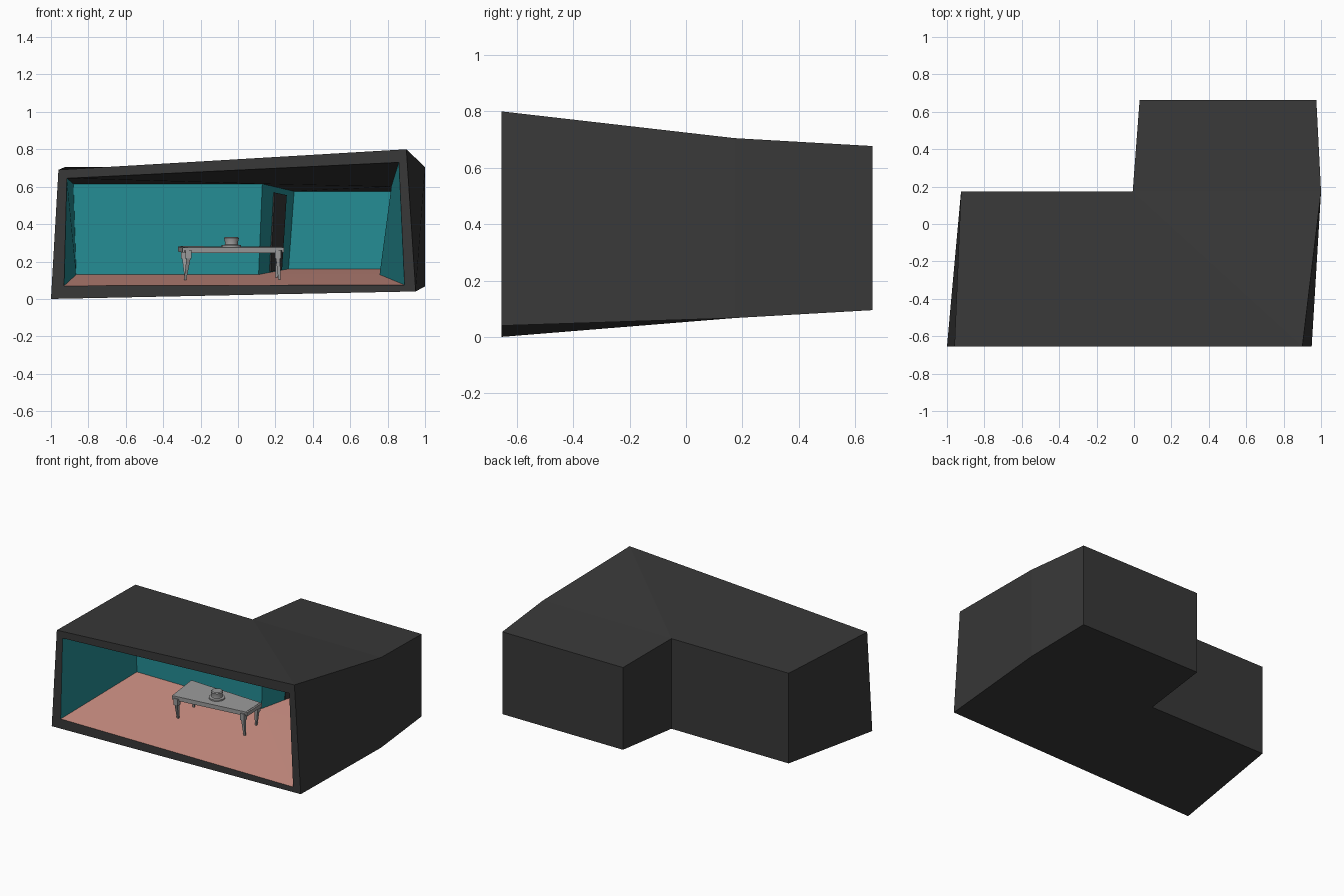
import bpy, bmesh, math
from mathutils import Vector

if "Cube" in bpy.data.objects:
    bpy.data.objects.remove(bpy.data.objects["Cube"])


def material(name, rgb):
    m = bpy.data.materials.new(name)
    m.diffuse_color = (*rgb, 1)
    m.use_nodes = True
    m.node_tree.nodes["Principled BSDF"].inputs["Base Color"].default_value = m.diffuse_color
    return m


DARK = material("charcoal", (0.04, 0.04, 0.04))
TEAL = material("teal", (0.018, 0.27, 0.30))
PINK = material("salmon", (0.62, 0.285, 0.235))
GREY = material("grey", (0.32, 0.32, 0.32))


def finish(name, bm, *mats):
    bmesh.ops.recalc_face_normals(bm, faces=bm.faces)
    me = bpy.data.meshes.new(name)
    bm.to_mesh(me)
    bm.free()
    for m in mats:
        me.materials.append(m)
    ob = bpy.data.objects.new(name, me)
    bpy.context.collection.objects.link(ob)
    return ob


def prism(bm, low, high):
    """Closed solid between two matching loops of points."""
    a = [bm.verts.new(p) for p in low]
    b = [bm.verts.new(p) for p in high]
    n = len(a)
    bm.faces.new(a[::-1])
    bm.faces.new(b)
    for i in range(n):
        j = (i + 1) % n
        bm.faces.new((a[i], a[j], b[j], b[i]))


# --- Room: L-shaped outer skin and liner, joined by the rim of the open front.
# Loop order: front left, front right, middle right, back right,
# back of wing left, inside corner, middle left
F, M, B, IM, IB = -0.655, 0.173, 0.662, 0.105, 0.595
out_low = [(-1, F, 0), (0.95, F, 0.04), (1, M, 0.067), (0.975, B, 0.095),
           (0.03, B, 0.095), (-0.007, M, 0.067), (-0.925, M, 0.067)]
out_top = [(-0.96, F, 0.69), (0.90, F, 0.80), (1, M, 0.705), (0.975, B, 0.677),
           (0.03, B, 0.677), (-0.007, M, 0.705), (-0.925, M, 0.705)]
in_low = [(-0.93, F, 0.07), (0.89, F, 0.075), (0.757, IM, 0.13), (0.86, IB, 0.16),
          (0.27, IB, 0.16), (0.11, IM, 0.13), (-0.865, IM, 0.13)]
in_top = [(-0.915, F, 0.645), (0.86, F, 0.73), (0.82, IM, 0.60), (0.90, IB, 0.575),
          (0.30, IB, 0.575), (0.13, IM, 0.615), (-0.88, IM, 0.615)]

bm = bmesh.new()
ol, ot, il, it = ([bm.verts.new(p) for p in loop]
                  for loop in (out_low, out_top, in_low, in_top))


def skin(low, top, mats):
    wall, floor, ceiling = mats
    for i in range(1, 7):  # the front side stays open
        j = (i + 1) % 7
        bm.faces.new((low[i], low[j], top[j], top[i])).material_index = wall
    for loop, mat in ((low, floor), (top, ceiling)):
        for ids in ((0, 1, 5, 6), (1, 2, 5), (2, 3, 4, 5)):
            bm.faces.new([loop[k] for k in ids]).material_index = mat


skin(ol, ot, (0, 0, 0))
skin(il, it, (1, 2, 0))
outer, inner = (ol[0], ol[1], ot[1], ot[0]), (il[0], il[1], it[1], it[0])
for i in range(4):  # front rim
    j = (i + 1) % 4
    bm.faces.new((outer[i], outer[j], inner[j], inner[i]))
finish("room", bm, DARK, TEAL, PINK)

# --- Door plate on the side wall of the wing
lo0, lo1, hi0, hi1 = (Vector(p) for p in (in_low[5], in_low[4], in_top[5], in_top[4]))


def on_wall(t, s):
    return lo0.lerp(lo1, t).lerp(hi0.lerp(hi1, t), s)


door = [on_wall(t, s) for t, s in ((0.36, 0.01), (0.74, 0.01), (0.74, 0.93), (0.36, 0.93))]
bm = bmesh.new()
prism(bm, door, [p + Vector((0.007, -0.002, 0)) for p in door])
finish("door", bm, DARK)

# --- Table: skewed top, end caps, apron and tapered legs
corners = [Vector(p) for p in ((-0.285, -0.315, 0.258), (0.235, -0.25, 0.258),
                               (0.235, -0.085, 0.262), (-0.31, -0.065, 0.264))]
centre = sum(corners, Vector()) / 4


def shifted(pts, dz, scale=1.0):
    return [centre + (p - centre) * scale + Vector((0, 0, dz)) for p in pts]


bm = bmesh.new()
prism(bm, corners, shifted(corners, 0.018))
finish("table_top", bm, GREY)

bm = bmesh.new()
for a, b in ((0, 3), (1, 2)):
    side = Vector((math.copysign(0.012, corners[a].x), 0, 0))
    quad = [corners[a], corners[a] + side, corners[b] + side, corners[b]]
    prism(bm, [p + Vector((0, 0, -0.01)) for p in quad],
          [p + Vector((0, 0, 0.016)) for p in quad])
finish("table_end_caps", bm, GREY)

bm = bmesh.new()
rail = shifted(corners, 0, 0.95)
for i in range(4):
    p, q = rail[i], rail[(i + 1) % 4]
    inset = (centre - (p + q) / 2).normalized() * 0.012
    quad = [p, q, q + inset, p + inset]
    prism(bm, [v + Vector((0, 0, -0.014)) for v in quad], quad)
finish("table_apron", bm, GREY)


def square(x, y, z, r):
    return [(x - r, y - r, z), (x + r, y - r, z), (x + r, y + r, z), (x - r, y + r, z)]


bm = bmesh.new()
feet = [(-0.283, -0.265, 0.10), (0.222, -0.24, 0.10), (0.205, -0.09, 0.11), (-0.28, -0.095, 0.115)]
for (x, y, z), top in zip(feet, shifted(corners, 0, 0.92)):
    prism(bm, square(x, y, z, 0.006), square(top.x, top.y, 0.215, 0.011))
    prism(bm, square(top.x, top.y, 0.215, 0.016), square(top.x, top.y, 0.262, 0.016))
finish("table_legs", bm, GREY)

# --- Hat on the table: brim, band and flared crown from one lathe profile
profile = [(0.052, 0.274), (0.052, 0.287), (0.036, 0.290), (0.034, 0.298),
           (0.040, 0.326), (0.034, 0.331)]
bm = bmesh.new()
N = 20
rings = [[bm.verts.new((-0.035 + r * math.cos(2 * math.pi * k / N),
                        -0.185 + r * math.sin(2 * math.pi * k / N), z))
          for k in range(N)] for r, z in profile]
bm.faces.new(rings[0])
bm.faces.new(rings[-1])
for a, b in zip(rings, rings[1:]):
    for k in range(N):
        bm.faces.new((a[k], a[(k + 1) % N], b[(k + 1) % N], b[k]))
hat = finish("hat", bm, GREY)
bpy.context.view_layer.objects.active = hat
hat.select_set(True)
bpy.ops.object.shade_smooth_by_angle(angle=math.radians(30))
